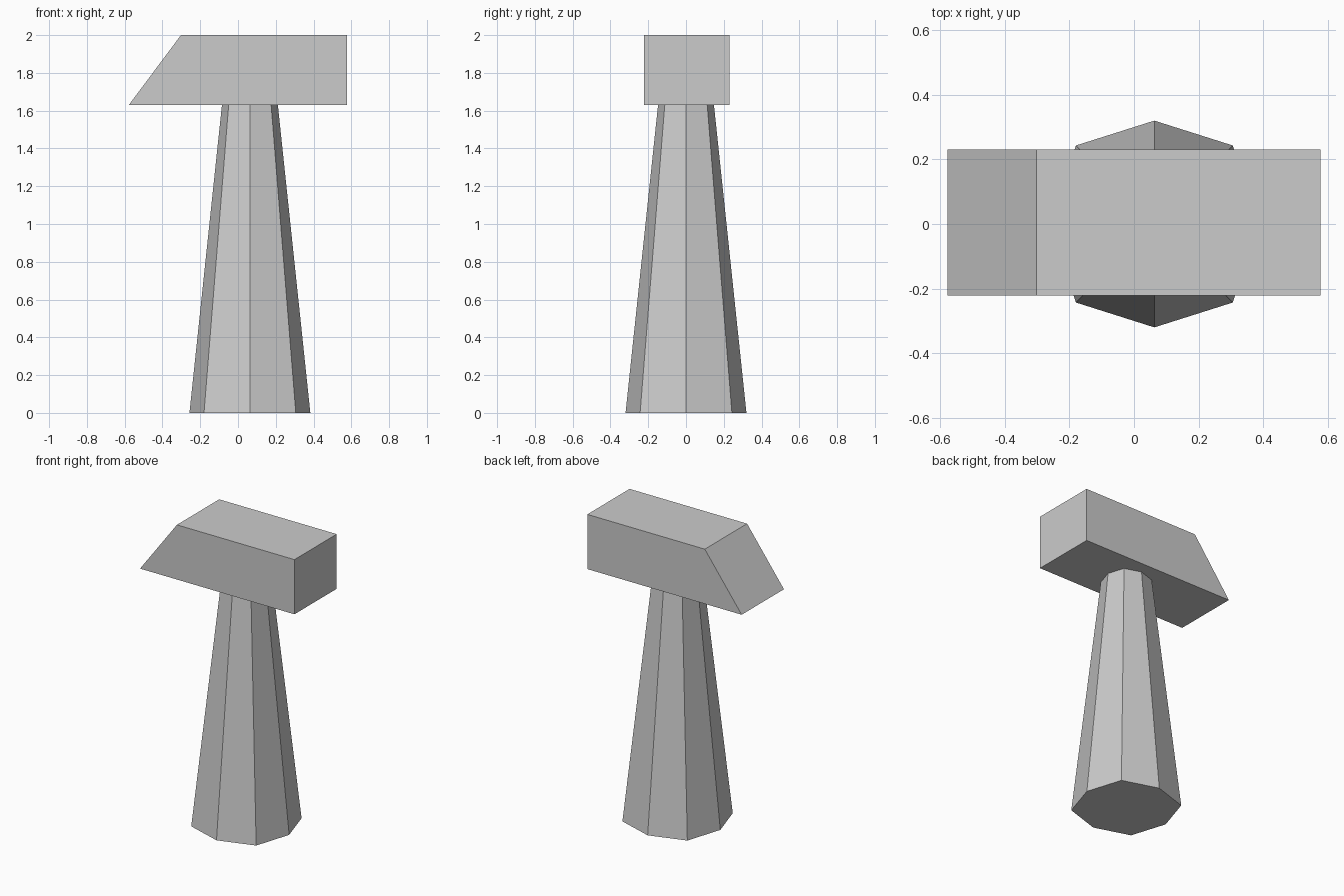
import bpy, bmesh

if "Cube" in bpy.data.objects:
    bpy.data.objects.remove(bpy.data.objects["Cube"])


def loft(name, bottom, top):
    """Closed solid between two matching rings of points."""
    bm = bmesh.new()
    a = [bm.verts.new(p) for p in bottom]
    b = [bm.verts.new(p) for p in top]
    bm.faces.new(a)
    bm.faces.new(b)
    n = len(a)
    for i in range(n):
        j = (i + 1) % n
        bm.faces.new((a[i], a[j], b[j], b[i]))
    bmesh.ops.recalc_face_normals(bm, faces=bm.faces)
    me = bpy.data.meshes.new(name)
    bm.to_mesh(me)
    bm.free()
    ob = bpy.data.objects.new(name, me)
    bpy.context.collection.objects.link(ob)
    return ob


# Handle: tapered, slightly squared octagon, set just into the head
def octagon(z):
    s = 1 - 0.5375 * z / 1.63
    r, d = 0.32 * s, 0.243 * s
    ring = [(r, 0), (d, d), (0, r), (-d, d), (-r, 0), (-d, -d), (0, -r), (d, -d)]
    return [(0.063 + x, y, z) for x, y in ring]


loft("handle", octagon(0), octagon(1.65))

# Head: block with one slanted end, profile in xz extruded along y
profile = [(-0.578, 1.63), (0.578, 1.63), (0.578, 2.0), (-0.302, 2.0)]
loft("head", [(x, -0.222, z) for x, z in profile], [(x, 0.23, z) for x, z in profile])
